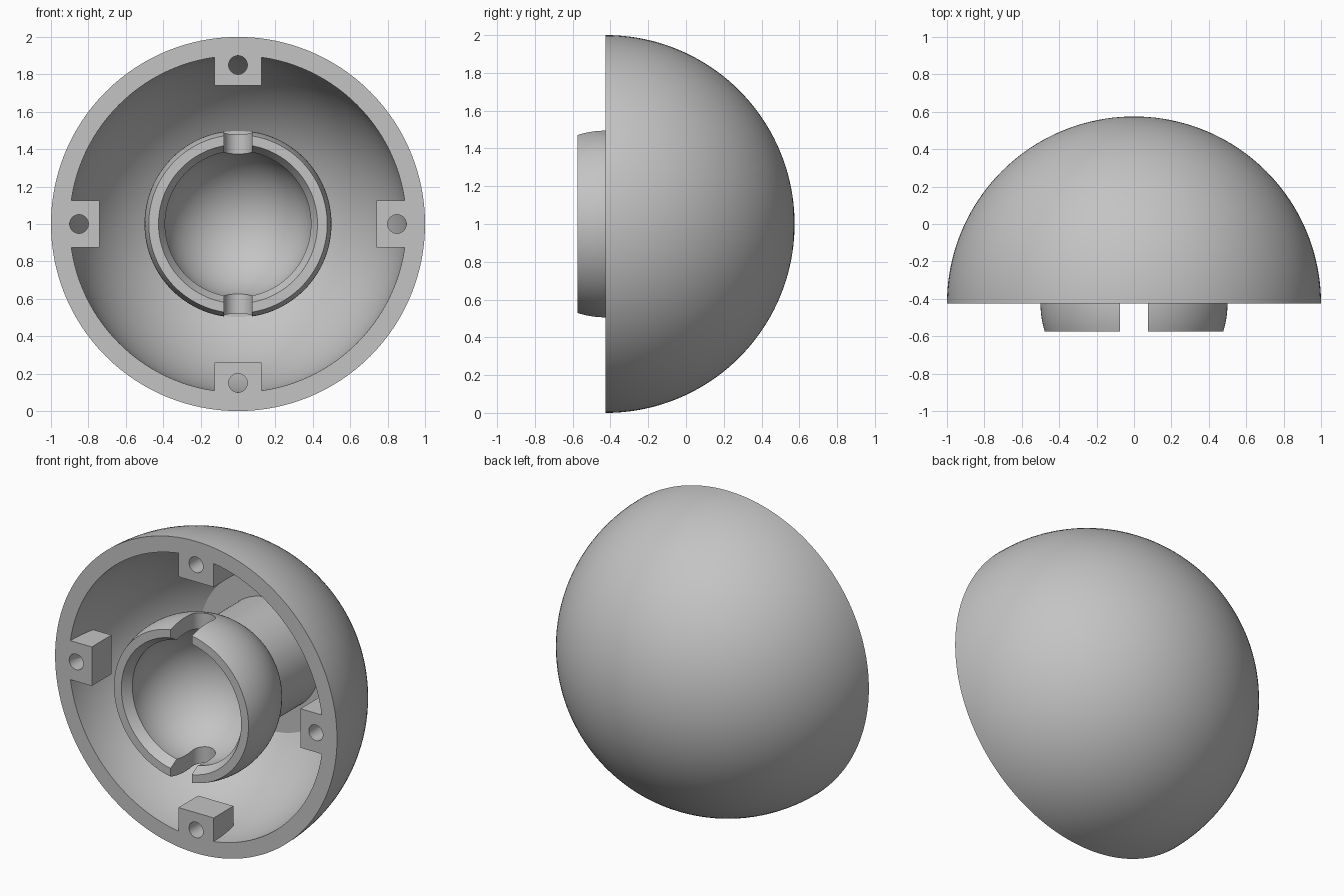
import bpy, bmesh
from math import sin, cos, asin, pi, sqrt, radians
from mathutils import Matrix, Vector

cube = bpy.data.objects.get("Cube")
if cube:
    bpy.data.objects.remove(cube, do_unlink=True)

RIM_Y = -0.425                      # plane of the open rim
PLACE = Matrix.Translation((0, RIM_Y, 1))

grey = bpy.data.materials.new("plain_grey")
grey.use_nodes = True
colour = (0.55, 0.55, 0.55, 1)
grey.diffuse_color = colour
grey.node_tree.nodes["Principled BSDF"].inputs["Base Color"].default_value = colour


def finish(name, bm, matrix=PLACE):
    """Turn a bmesh into a placed object with the grey material."""
    bmesh.ops.recalc_face_normals(bm, faces=bm.faces)
    mesh = bpy.data.meshes.new(name)
    bm.to_mesh(mesh)
    bm.free()
    mesh.transform(matrix)
    mesh.materials.append(grey)
    obj = bpy.data.objects.new(name, mesh)
    bpy.context.collection.objects.link(obj)
    return obj


def activate(obj):
    bpy.ops.object.select_all(action='DESELECT')
    obj.select_set(True)
    bpy.context.view_layer.objects.active = obj


def smooth(obj):
    activate(obj)
    bpy.ops.object.shade_smooth_by_angle(angle=radians(25))


def cut(obj, cutter):
    """Subtract the cutter, then throw it away."""
    cutter.hide_render = True
    mod = obj.modifiers.new("cut", 'BOOLEAN')
    mod.operation = 'DIFFERENCE'
    mod.solver = 'EXACT'
    mod.object = cutter
    activate(obj)
    bpy.ops.object.modifier_apply(modifier=mod.name)
    bpy.data.objects.remove(cutter, do_unlink=True)


def arc(radius, start, end, steps):
    """Profile points (distance from axis, depth); angle 0 is the rim plane."""
    angles = [start + (end - start) * i / steps for i in range(steps + 1)]
    return [(radius * cos(a), radius * sin(a)) for a in angles]


def lathe(name, profile, steps=128):
    """Spin a profile round the front-to-back axis."""
    bm = bmesh.new()
    verts = [bm.verts.new((r, y, 0)) for r, y in profile]
    edges = [bm.edges.new(pair) for pair in zip(verts, verts[1:])]
    bmesh.ops.spin(bm, geom=verts + edges, cent=(0, 0, 0), axis=(0, 1, 0),
                   angle=2 * pi, steps=steps, use_duplicate=False)
    bmesh.ops.remove_doubles(bm, verts=bm.verts, dist=1e-5)
    bmesh.ops.dissolve_degenerate(bm, edges=bm.edges, dist=1e-5)
    return finish(name, bm)


# Hemispherical shell with a flat floor deep inside
floor = 0.75
outer = arc(1, pi / 2, 0, 40)
outer[0] = (0, 1)
inner = arc(0.9, 0, asin(floor / 0.9), 28)
shell = lathe("dome_shell", outer + inner + [(0, floor)])
smooth(shell)

# Ball socket on a round stem, with a chamfered mouth
mouth, stem = 0.15, 0.35
seat_r, ball_r, lip = 0.4, 0.5, 0.39
seat = arc(seat_r, pi / 2, -asin(sqrt(seat_r**2 - lip**2) / seat_r), 36)
seat[0] = (0, seat_r)
ball = arc(ball_r, -asin(mouth / ball_r), asin(sqrt(ball_r**2 - stem**2) / ball_r), 24)
socket = lathe("ball_socket", seat + [(0.425, -mouth)] + ball + [(stem, 0.82), (0, 0.82)])

# Round-ended slots through the top and bottom of the socket
slot_r, slot_y = 0.075, 0.065
outline = [(slot_r * cos(pi * i / 24), slot_y + slot_r * sin(pi * i / 24)) for i in range(25)]
outline += [(-slot_r, -0.4), (slot_r, -0.4)]
bm = bmesh.new()
face = bm.faces.new([bm.verts.new((x, y, -0.7)) for x, y in outline])
side = bmesh.ops.extrude_face_region(bm, geom=[face])["geom"]
bmesh.ops.translate(bm, vec=(0, 0, 1.4),
                    verts=[v for v in side if isinstance(v, bmesh.types.BMVert)])
cut(socket, finish("slot_cutter", bm))
smooth(socket)

# Four screw blocks flush with the rim, each with a round hole
low, high, depth = 0.74, 0.905, 0.2
for i, where in enumerate(("top", "left", "bottom", "right")):
    turn = PLACE @ Matrix.Rotation(i * pi / 2, 4, 'Y')
    bm = bmesh.new()
    bmesh.ops.create_cube(bm, size=1)
    bmesh.ops.scale(bm, vec=(0.25, depth, high - low), verts=bm.verts)
    bmesh.ops.translate(bm, vec=(0, depth / 2, (low + high) / 2), verts=bm.verts)
    block = finish(where + "_screw_block", bm, turn)

    bm = bmesh.new()
    bmesh.ops.create_cone(bm, cap_ends=True, segments=40, radius1=0.05, radius2=0.05, depth=0.6,
                          matrix=Matrix.Translation((0, 0.1, 0.85)) @ Matrix.Rotation(pi / 2, 4, 'X'))
    cut(block, finish("hole_cutter", bm, turn))
    smooth(block)
